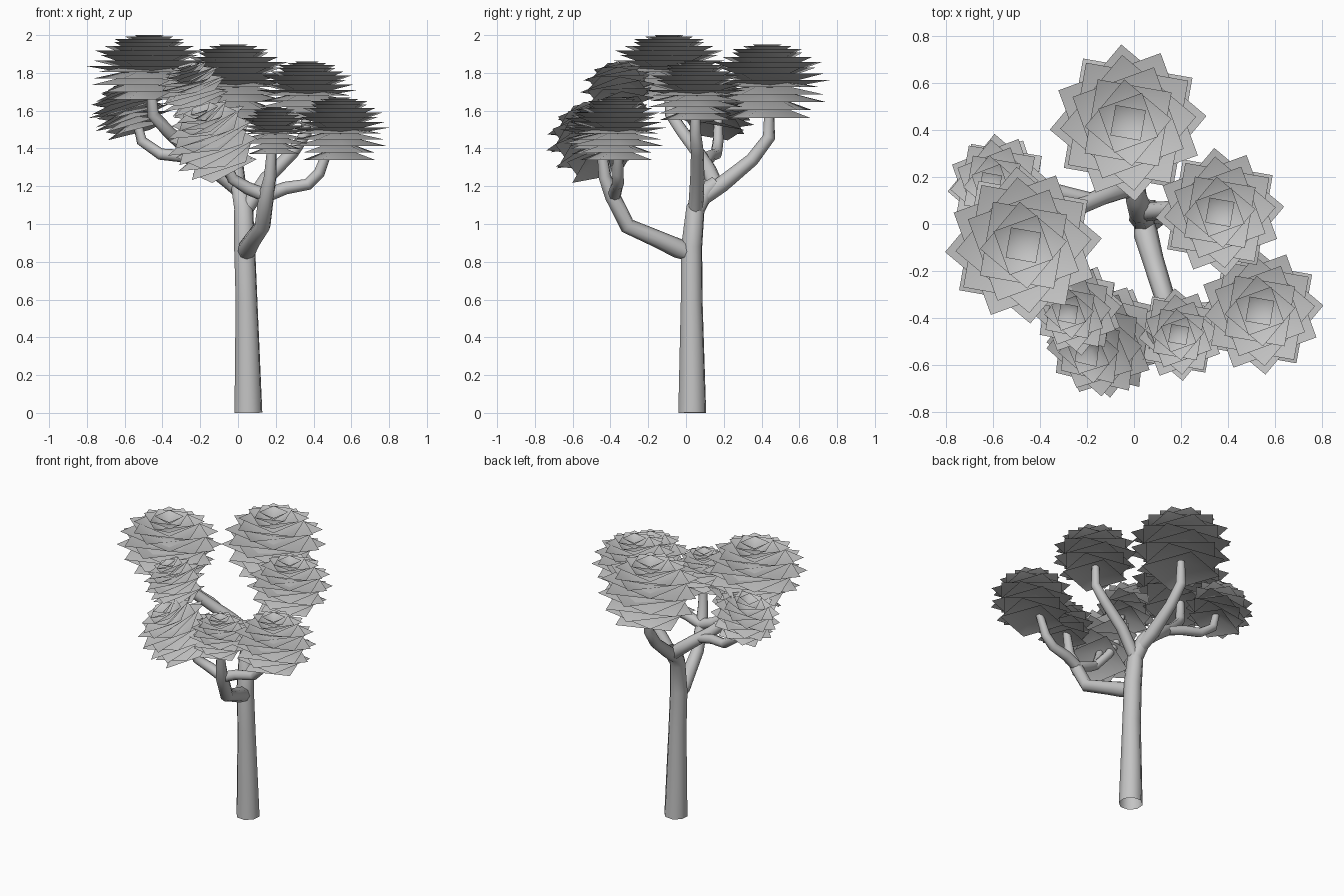
import bpy
import bmesh
from math import sin, cos, radians
from mathutils import Vector, Matrix

cube = bpy.data.objects.get("Cube")
if cube:
    bpy.data.objects.remove(cube, do_unlink=True)


def make_material(name, rgb):
    mat = bpy.data.materials.new(name)
    mat.use_nodes = True
    color = (*rgb, 1.0)
    mat.diffuse_color = color
    mat.node_tree.nodes["Principled BSDF"].inputs["Base Color"].default_value = color
    return mat


grey = make_material("light grey", (0.55, 0.55, 0.55))


def finish(name, mesh):
    mesh.materials.clear()
    mesh.materials.append(grey)
    for poly in mesh.polygons:
        poly.use_smooth = True
        poly.material_index = 0
    obj = bpy.data.objects.new(name, mesh)
    bpy.context.collection.objects.link(obj)


def limb(name, points):
    """Tapered open tube through (x, y, z, radius) points."""
    curve = bpy.data.curves.new(name, "CURVE")
    curve.dimensions = "3D"
    curve.bevel_depth = 1.0
    curve.bevel_resolution = 2
    spline = curve.splines.new("POLY")
    spline.points.add(len(points) - 1)
    for point, (x, y, z, radius) in zip(spline.points, points):
        point.co = (x, y, z, 1)
        point.radius = radius
    helper = bpy.data.objects.new(name + " path", curve)
    bpy.context.collection.objects.link(helper)
    graph = bpy.context.evaluated_depsgraph_get()
    mesh = bpy.data.meshes.new_from_object(helper.evaluated_get(graph))
    bpy.data.objects.remove(helper, do_unlink=True)
    finish(name, mesh)


def foliage(name, top, radius, height, lean=(0, 0, 1), layers=14):
    """Stack of turned square leaves: cupped at the top, drooping at the bottom."""
    turn = Vector((0, 0, 1)).rotation_difference(Vector(lean)).to_matrix().to_4x4()
    place = Matrix.Translation(top) @ turn
    bm = bmesh.new()
    for k in range(layers):
        t = k / (layers - 1)
        r = radius * sin(radians(16 + 114 * t))
        z = -height * t ** 1.5
        slope = 0.9 - 1.05 * t if t < 0.66 else 0.4 - 0.9 * t
        centre = bm.verts.new(place @ Vector((0, 0, z - slope * r * 0.7)))
        rim = [bm.verts.new(place @ Vector((r * cos(a), r * sin(a), z)))
               for a in (radians(35 + 30 * k + 90 * i) for i in range(4))]
        for i in range(4):
            bm.faces.new((centre, rim[i], rim[(i + 1) % 4]))
    mesh = bpy.data.meshes.new(name)
    bm.to_mesh(mesh)
    bm.free()
    finish(name, mesh)


# Trunk
limb("trunk", [(.055, .033, 0, .077), (.045, .03, .6, .06),
               (.035, .03, .88, .058), (.03, .05, 1.08, .052), (.01, .11, 1.18, .046),
               (0, .16, 1.22, .036)])

# Rear and side branches from the upper fork
limb("back_branch", [(.02, .08, 1.13, .04), (.0, .19, 1.21, .043),
                     (-.01, .35, 1.34, .036), (-.02, .44, 1.46, .034), (-.02, .44, 1.62, .025)])
limb("left_branch", [(.03, .05, 1.06, .04), (.15, .06, 1.24, .038),
                     (.29, .06, 1.38, .034), (.36, .05, 1.48, .03), (.36, .05, 1.62, .024)])
limb("right_branch", [(.01, .14, 1.17, .036), (-.04, .15, 1.22, .042), (-.13, .12, 1.29, .04),
                      (-.24, .07, 1.37, .037), (-.37, -.02, 1.49, .034),
                      (-.45, -.08, 1.58, .032), (-.46, -.09, 1.72, .025)])
limb("right_side_twig", [(-.17, .1, 1.32, .03), (-.3, .13, 1.36, .033),
                         (-.41, .16, 1.37, .031), (-.51, .17, 1.44, .029),
                         (-.54, .17, 1.56, .023)])

# Front arm and its twigs
limb("front_arm", [(.035, .05, .83, .035), (.05, -.04, .87, .052), (.08, -.15, .92, .046),
                   (.13, -.31, .99, .043), (.15, -.39, 1.15, .042),
                   (.17, -.43, 1.25, .034), (.18, -.45, 1.42, .025)])
limb("front_left_twig", [(.15, -.38, 1.15, .036), (.25, -.37, 1.19, .034),
                         (.37, -.36, 1.21, .031), (.43, -.36, 1.27, .03), (.48, -.36, 1.4, .024)])
limb("front_right_twig", [(.15, -.38, 1.15, .036), (.05, -.38, 1.19, .034),
                          (-.03, -.41, 1.24, .03), (-.09, -.44, 1.38, .024)])
limb("front_high_twig", [(-.01, -.4, 1.22, .028), (-.09, -.36, 1.32, .028),
                         (-.16, -.34, 1.45, .026), (-.2, -.36, 1.65, .022)])

# Foliage
foliage("right_foliage", (-.47, -.09, 2.0), .335, .34)
foliage("back_foliage", (-.025, .43, 1.95), .335, .39)
foliage("left_foliage", (.365, .05, 1.86), .275, .31)
foliage("front_left_foliage", (.535, -.37, 1.67), .272, .33)
foliage("front_foliage", (.19, -.47, 1.62), .198, .25)
foliage("right_side_foliage", (-.61, .17, 1.74), .225, .26, (-.28, .08, 1))
foliage("front_high_foliage", (-.28, -.38, 1.84), .2, .26, (-.3, -.15, 1))
foliage("front_right_foliage", (-.2, -.55, 1.61), .255, .35, (-.42, -.36, 1))
